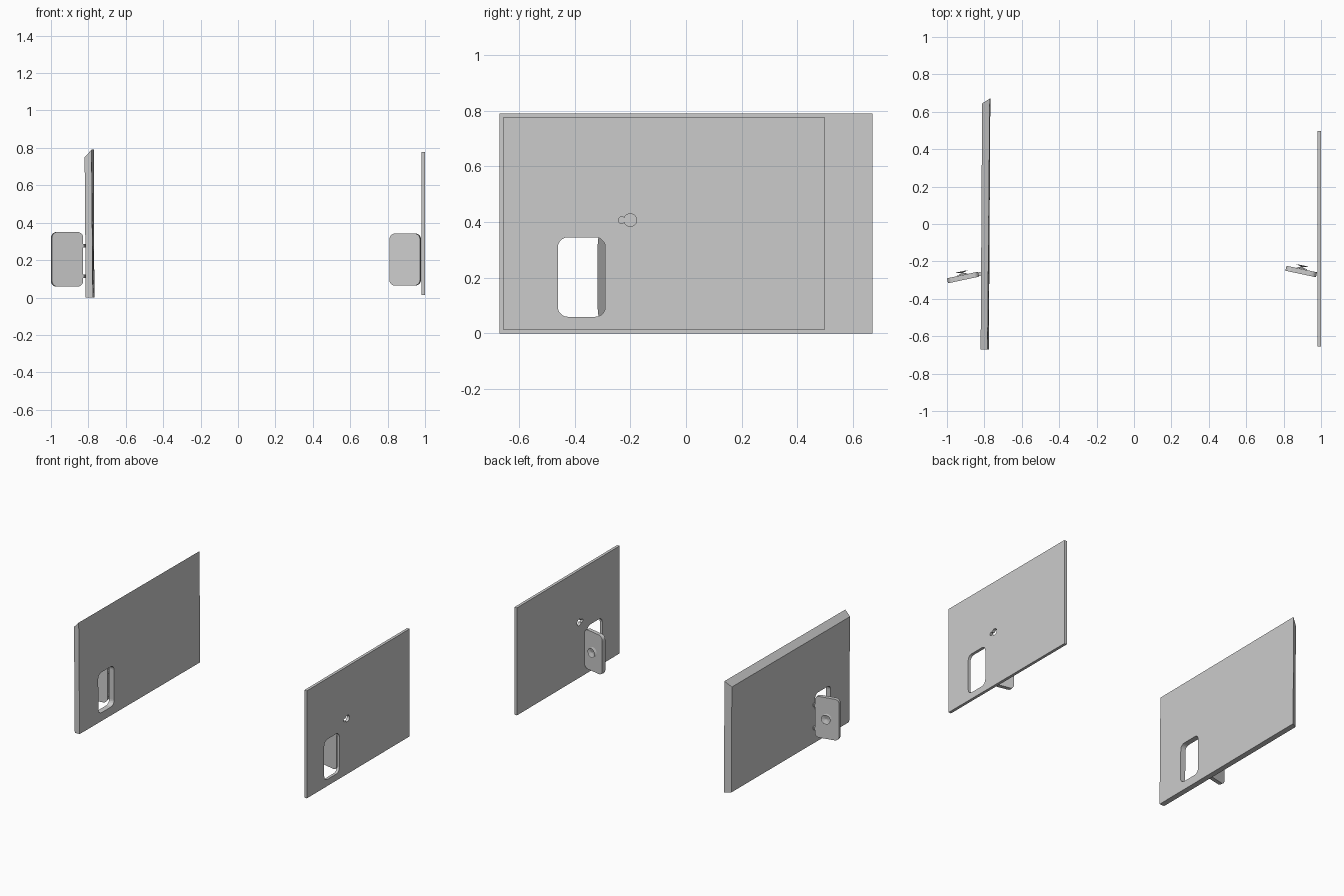
import bpy, bmesh, math
from mathutils import Matrix, Vector

if "Cube" in bpy.data.objects:
    bpy.data.objects.remove(bpy.data.objects["Cube"])


def new_object(name, bm):
    bmesh.ops.recalc_face_normals(bm, faces=bm.faces)
    me = bpy.data.meshes.new(name)
    bm.to_mesh(me)
    bm.free()
    ob = bpy.data.objects.new(name, me)
    bpy.context.collection.objects.link(ob)
    return ob


def loft(name, loops, matrix=Matrix()):
    """Closed solid through rings of equal point count."""
    bm = bmesh.new()
    rings = [[bm.verts.new(matrix @ Vector(p)) for p in loop] for loop in loops]
    n = len(rings[0])
    for a, b in zip(rings, rings[1:]):
        for i in range(n):
            j = (i + 1) % n
            bm.faces.new((a[i], a[j], b[j], b[i]))
    bm.faces.new(rings[0][::-1])
    bm.faces.new(rings[-1])
    return new_object(name, bm)


def rounded_rect(u0, u1, v0, v1, r, seg=5):
    pts = []
    corners = [(u1 - r, v1 - r), (u0 + r, v1 - r), (u0 + r, v0 + r), (u1 - r, v0 + r)]
    for k, (cu, cv) in enumerate(corners):
        for i in range(seg + 1):
            a = math.pi / 2 * (k + i / seg)
            pts.append((cu + r * math.cos(a), cv + r * math.sin(a)))
    return pts


def circle(cu, cv, r, n=20):
    return [(cu + r * math.cos(2 * math.pi * i / n), cv + r * math.sin(2 * math.pi * i / n))
            for i in range(n)]


def cut(target, profile, x0, x1):
    """Cut a y-z profile through the target along x."""
    cutter = loft("cutter", [[(x, y, z) for y, z in profile] for x in (x0, x1)])
    cutter.hide_render = True
    mod = target.modifiers.new("opening", 'BOOLEAN')
    mod.operation = 'DIFFERENCE'
    mod.solver = 'EXACT'
    mod.object = cutter
    bpy.context.view_layer.objects.active = target
    bpy.ops.object.modifier_apply(modifier=mod.name)
    bpy.data.objects.remove(cutter)


def flap(prefix, centre, angle, width, z0, z1):
    """Swung-open hatch door with a dished round handle on its back side."""
    h = (z1 - z0) / 2
    m = Matrix.Translation((centre[0], centre[1], (z0 + z1) / 2)) @ Matrix.Rotation(angle, 4, 'Z')
    outline = rounded_rect(-width / 2, width / 2, -h, h, 0.03)
    loft(prefix + "_hatch_door", [[(u, y, v) for u, v in outline] for y in (-0.0135, 0.0135)], m)
    rings = [(0.034, 0.0145), (0.004, 0.024), (0.034, 0.0335), (0.004, 0.025)]
    loft(prefix + "_hatch_handle",
         [[(u, y, v) for u, v in circle(0, 0, r, 12)] for r, y in rings], m)


# thick panel with bevelled top and back end
inner = [(-0.814, -0.67, 0), (-0.808, 0.645, 0), (-0.812, 0.645, 0.75), (-0.82, -0.67, 0.75)]
outer = [(-0.776, -0.67, 0), (-0.768, 0.67, 0), (-0.771, 0.67, 0.79), (-0.783, -0.67, 0.79)]
thick = loft("thick_panel", [inner, outer])
opening = rounded_rect(-0.46, -0.285, 0.06, 0.345, 0.035)
cut(thick, opening, -0.9, -0.7)

# thin panel with hatch opening and two overlapping round holes
thin = loft("thin_panel", [[(x, y, z) for y, z in
            [(-0.655, 0.013), (0.498, 0.013), (0.498, 0.777), (-0.655, 0.777)]]
            for x in (0.98, 1.0)])
cut(thin, rounded_rect(-0.46, -0.29, 0.06, 0.345, 0.035), 0.9, 1.1)
cut(thin, circle(-0.2, 0.407, 0.023), 0.9, 1.1)
cut(thin, circle(-0.231, 0.407, 0.012), 0.9, 1.1)

# hatch doors
flap("thick", (-0.914, -0.286), math.radians(12), 0.17, 0.058, 0.35)
flap("thin", (0.894, -0.254), math.radians(-12), 0.167, 0.064, 0.342)

# hinge pins on the thick panel's door
for name, z in (("lower", 0.113), ("upper", 0.277)):
    loft(name + "_hinge", [[(-0.826 + u, -0.268 + v, zz) for u, v in circle(0, 0, 0.011, 10)]
                           for zz in (z - 0.01, z + 0.01)])
